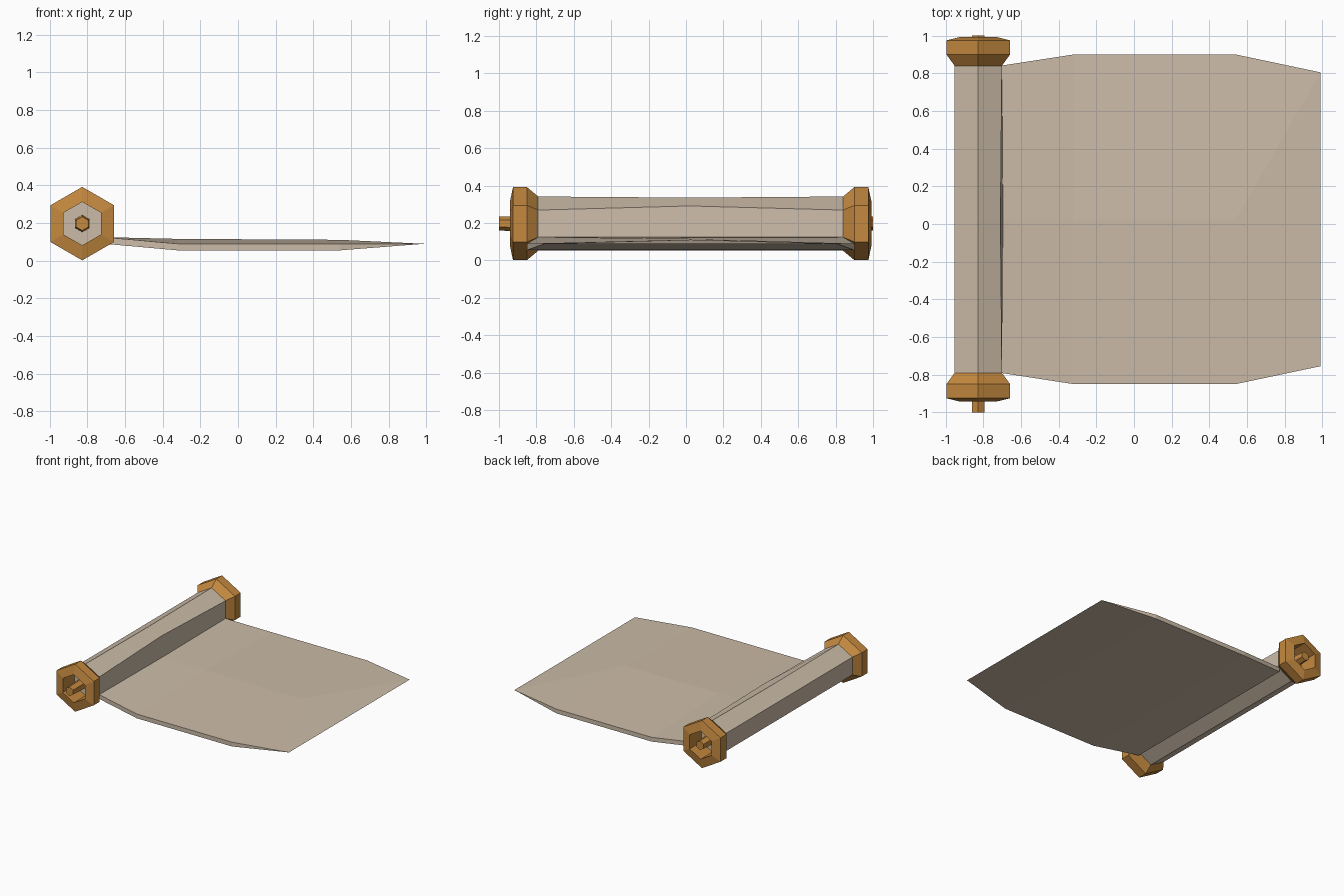
import bpy, bmesh, math

if "Cube" in bpy.data.objects:
    bpy.data.objects.remove(bpy.data.objects["Cube"])

CX, CZ = -0.827, 0.197   # roller axis
FRONT, BACK = -0.79, 0.84  # ends of the paper roll


def material(name, color):
    m = bpy.data.materials.new(name)
    m.diffuse_color = (*color, 1)
    m.use_nodes = True
    m.node_tree.nodes["Principled BSDF"].inputs["Base Color"].default_value = m.diffuse_color
    return m


WOOD = material("wood", (0.55, 0.25, 0.05))
PAPER = material("paper", (0.60, 0.50, 0.39))


def finish(name, bm, mat):
    bmesh.ops.recalc_face_normals(bm, faces=bm.faces)
    me = bpy.data.meshes.new(name)
    bm.to_mesh(me)
    bm.free()
    me.materials.append(mat)
    ob = bpy.data.objects.new(name, me)
    bpy.context.collection.objects.link(ob)
    return ob


def hex_lathe(name, profile, mat, closed=False, tweak=None):
    """Six-sided solid around the roller axis from (radius, y) pairs."""
    bm = bmesh.new()
    rings = []
    for r, y in profile:
        rings.append([bm.verts.new((CX + r * math.sin(k * math.pi / 3), y,
                                    CZ + r * math.cos(k * math.pi / 3)))
                      for k in range(6)])
    if tweak:
        tweak(rings)
    pairs = list(zip(rings, rings[1:]))
    if closed:
        pairs.append((rings[-1], rings[0]))
    else:
        bm.faces.new(rings[0])
        bm.faces.new(rings[-1])
    for a, b in pairs:
        for k in range(6):
            n = (k + 1) % 6
            bm.faces.new((a[k], a[n], b[n], b[k]))
    return finish(name, bm, mat)


# Rolled paper, slightly uneven in the middle
def wrinkle(rings):
    mid = rings[1]
    mid[0].co.z -= 0.006
    mid[1].co.z += 0.022
    mid[1].co.x -= 0.008
    mid[2].co.x += 0.006


hex_lathe("paper_roll", [(0.145, FRONT), (0.145, 0.02), (0.145, BACK)], PAPER, tweak=wrinkle)

# Hollow flared end caps
cap = [(0.145, 0), (0.195, 0.06), (0.195, 0.135), (0.115, 0.152), (0.115, 0)]
for name, base, s in (("front_cap", FRONT, -1), ("back_cap", BACK, 1)):
    hex_lathe(name, [(r, base + s * d) for r, d in cap], WOOD, closed=True)

# Rod ends standing in the hollow caps
for name, base, tip in (("front_rod", FRONT, -1.0), ("back_rod", BACK, 1.0)):
    hex_lathe(name, [(0.045, base), (0.037, tip)], WOOD)

# Unrolled sheet: stations of x, front y, back y, bottom z, edge top z, middle top z
stations = [(-0.71, -0.79, 0.84, 0.09, 0.125, 0.122),
            (-0.32, -0.85, 0.90, 0.055, 0.09, 0.116),
            (0.54, -0.85, 0.90, 0.055, 0.09, 0.111)]
bm = bmesh.new()
loops = []
for x, y0, y1, zb, ze, zm in stations:
    pts = [(y0, zb), (y0, ze), (0.025, zm), (y1, ze), (y1, zb)]
    loops.append([bm.verts.new((x, y, z)) for y, z in pts])
for a, b in zip(loops, loops[1:]):
    for k in range(5):
        n = (k + 1) % 5
        bm.faces.new((a[k], a[n], b[n], b[k]))
bm.faces.new(loops[0])
# Far end tapers to one thin edge
e0, e1 = (bm.verts.new((0.99, y, 0.09)) for y in (-0.755, 0.805))
f0, t0, mid, t1, f1 = loops[-1]
for f in ((f0, t0, e0), (t0, mid, e0), (mid, e1, e0), (mid, t1, e1),
          (t1, f1, e1), (f0, e0, e1, f1)):
    bm.faces.new(f)
finish("open_sheet", bm, PAPER)
